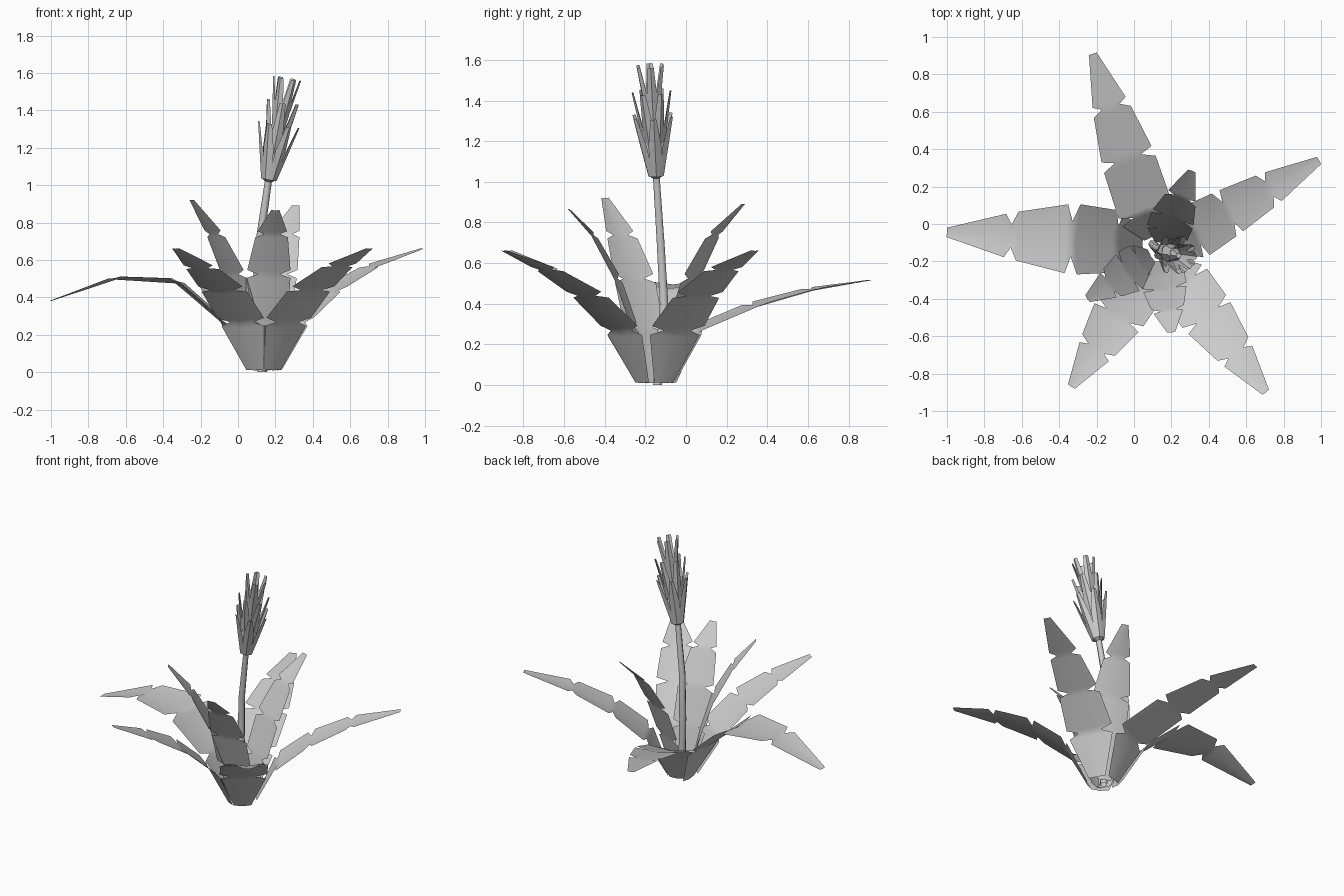
import bpy, math
from mathutils import Vector

if "Cube" in bpy.data.objects:
    bpy.data.objects.remove(bpy.data.objects["Cube"])

CX, CY = 0.135, -0.15


def make(name, verts, faces, smooth=False):
    me = bpy.data.meshes.new(name)
    me.from_pydata([tuple(v) for v in verts], [], faces)
    me.update()
    if smooth:
        for p in me.polygons:
            p.use_smooth = True
    ob = bpy.data.objects.new(name, me)
    bpy.context.collection.objects.link(ob)
    return ob


def leaf(name, tip, path, widths, cy=CY):
    """Folded leaf running along (r, z) path, V-notched at each inner joint."""
    d = Vector((tip[0] - CX, tip[1] - cy, 0))
    length = d.length
    d.normalize()
    side = Vector((-d.y, d.x, 0))
    pts = path + [(length, tip[2])]
    rows = []
    last = len(pts) - 1

    def row(i, f, cut):
        (r0, z0), (r1, z1) = pts[i], pts[i + 1]
        seg = math.hypot(r1 - r0, z1 - z0)
        nr, nz = -(z1 - z0) / seg, (r1 - r0) / seg
        r, z = r0 + (r1 - r0) * f, z0 + (z1 - z0) * f
        w = (widths[i] + (widths[i + 1] - widths[i]) * f) * cut
        c = Vector((CX, cy, 0)) + d * r + Vector((0, 0, z))
        lift = (d * nr + Vector((0, 0, nz))) * w * 0.14
        rows.append([c - side * w + lift, c, c + side * w + lift])

    for i in range(last):
        row(i, 0, 1 if i == 0 else 0.5)
        if i > 0:
            row(i, 0.09, 1)
        row(i, 0.91 if i < last - 1 else 1, 1)
    verts = [v for r in rows for v in r]
    faces = []
    for k in range(len(rows) - 1):
        for c in range(2):
            a = 3 * k + c
            faces.append((a, a + 1, a + 4, a + 3))
    return make(name, verts, faces, True)


# Outer leaves
W = [0.055, 0.15, 0.145, 0.1, 0.022]
mid = [(0.09, 0.01), (0.22, 0.26), (0.43, 0.43), (0.68, 0.56)]
leaf("outer_leaf_left", (-1.0, -0.045, 0.38),
     [(0.09, 0.01), (0.23, 0.27), (0.47, 0.475), (0.79, 0.495)],
     [0.055, 0.165, 0.19, 0.125, 0.025], -0.105)
leaf("outer_leaf_back", (-0.22, 0.91, 0.515),
     [(0.09, 0.01), (0.22, 0.26), (0.53, 0.385), (0.82, 0.465)], W)
leaf("outer_leaf_right", (0.99, 0.34, 0.66), mid, [0.055, 0.15, 0.13, 0.095, 0.022])
leaf("outer_leaf_front_right", (0.705, -0.90, 0.66), mid, W)
leaf("outer_leaf_front_left", (-0.335, -0.87, 0.66),
     [(0.09, 0.01), (0.22, 0.26), (0.41, 0.43), (0.62, 0.55)], W)

# Inner upright leaves
inner = [(0.05, 0.01), (0.12, 0.28), (0.205, 0.52), (0.32, 0.735)]
WI = [0.045, 0.115, 0.12, 0.085, 0.022]
for n, tip in (("left", (-0.25, -0.40, 0.92)), ("front", (0.20, -0.58, 0.865)),
               ("back", (0.31, 0.285, 0.89))):
    leaf("inner_leaf_" + n, tip, inner, WI)

# Flower stem
path = [(0.13, -0.14, 0.0, 0.025), (0.10, -0.108, 0.4, 0.024),
        (0.116, -0.125, 0.7, 0.022), (0.165, -0.147, 1.04, 0.019)]
sv, sf, N = [], [], 6
for x, y, z, r in path:
    for k in range(N):
        a = math.tau * k / N
        sv.append((x + r * math.cos(a), y + r * math.sin(a), z))
for j in range(len(path) - 1):
    for k in range(N):
        k2 = (k + 1) % N
        sf.append((j * N + k, j * N + k2, j * N + N + k2, j * N + N + k))
make("flower_stem", sv, sf, True)

# Flower head: tiers of stiff petals around a leaning axis
base = Vector((0.165, -0.147, 1.03))
axis = Vector((0.18, -0.055, 1)).normalized()
u = axis.orthogonal().normalized()
v = axis.cross(u)


def at(r, h, a):
    return base + axis * h + (u * math.cos(a) + v * math.sin(a)) * r


def tier(name, count, turn, profile):
    verts, faces = [], []
    for k in range(count):
        a = turn + math.tau * k / count
        out = u * math.cos(a) + v * math.sin(a)
        tan = axis.cross(out)
        s = len(verts)
        for r, h, w in profile:
            c = at(r, h, a)
            verts += [c - tan * w - out * w * 0.5, c, c + tan * w - out * w * 0.5]
        for j in range(len(profile) - 1):
            for q in range(2):
                b = s + 3 * j + q
                faces.append((b, b + 1, b + 4, b + 3))
    make(name, verts, faces)


tier("outer_petals", 6, 0.3, [(0.042, 0.0, 0.024), (0.08, 0.16, 0.032), (0.112, 0.30, 0.015)])
tier("middle_petals", 6, 0.8, [(0.035, 0.06, 0.024), (0.07, 0.26, 0.03), (0.098, 0.42, 0.016)])
tier("inner_petals", 6, 0.3, [(0.025, 0.2, 0.018), (0.047, 0.37, 0.028), (0.076, 0.55, 0.016)])

# Flower cup and core
cv, cf = [], []
prof = [(0.018, -0.012), (0.042, 0.005), (0.055, 0.14), (0.038, 0.28), (0.015, 0.42)]
for r, h in prof:
    cv += [at(r, h, 0.3 + math.tau * k / N) for k in range(N)]
for j in range(len(prof) - 1):
    for k in range(N):
        k2 = (k + 1) % N
        cf.append((j * N + k, j * N + k2, j * N + N + k2, j * N + N + k))
cf += [tuple(reversed(range(N))), tuple(range((len(prof) - 1) * N, len(prof) * N))]
make("flower_core", cv, cf)
